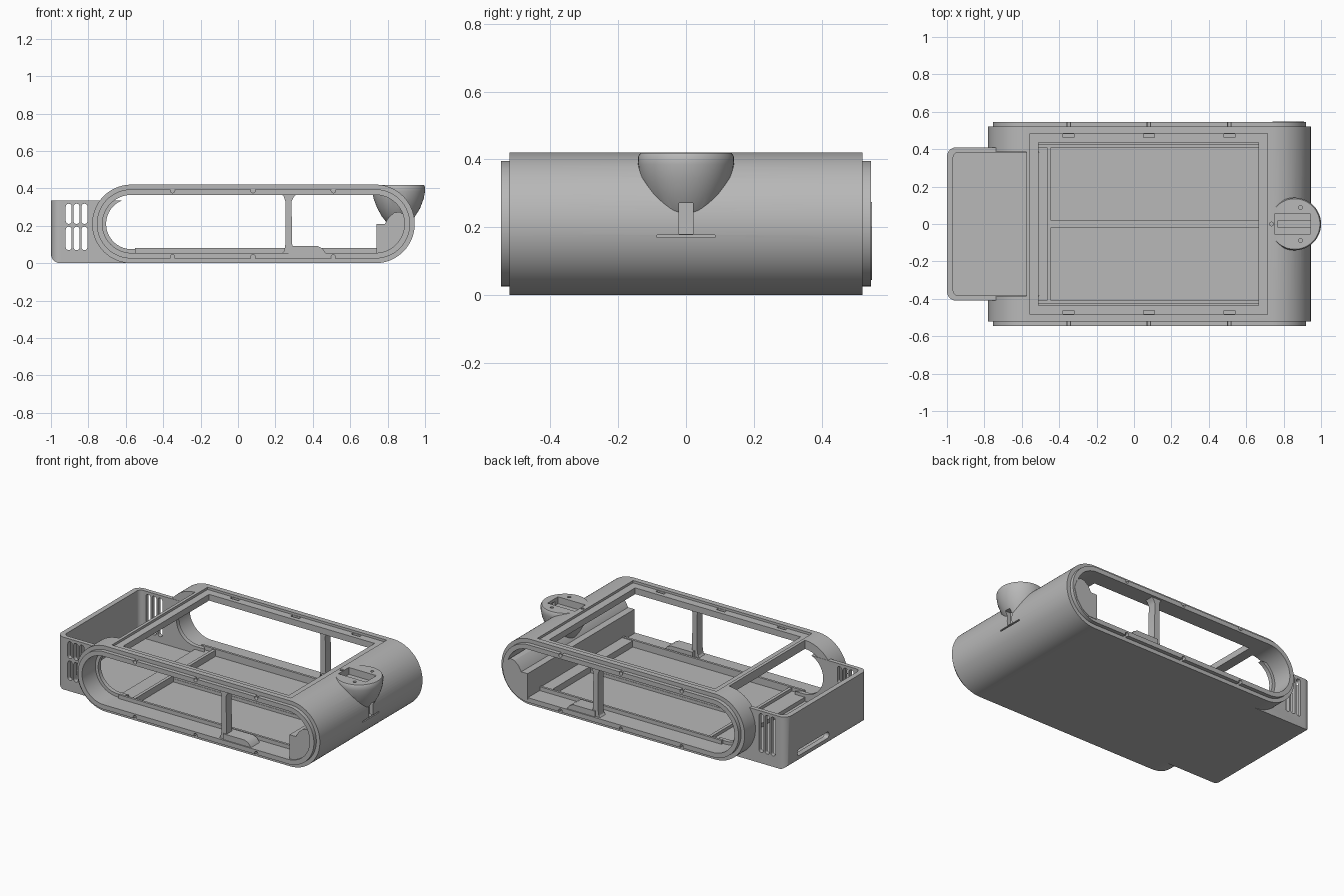
import bpy, bmesh, math

old = bpy.data.objects.get("Cube")
if old:
    bpy.data.objects.remove(old, do_unlink=True)

grey = bpy.data.materials.new("plain grey")
grey.use_nodes = True
COLOUR = (0.48, 0.48, 0.48, 1)
grey.diffuse_color = COLOUR
grey.node_tree.nodes["Principled BSDF"].inputs["Base Color"].default_value = COLOUR


def add(name, bm):
    bmesh.ops.recalc_face_normals(bm, faces=bm.faces)
    me = bpy.data.meshes.new(name)
    bm.to_mesh(me)
    bm.free()
    me.materials.append(grey)
    ob = bpy.data.objects.new(name, me)
    bpy.context.collection.objects.link(ob)
    return ob


def prism(name, pts, a, b, axis="y"):
    """Extrude a 2D outline from a to b along an axis."""
    place = {"x": lambda u, v, w: (w, u, v),
             "y": lambda u, v, w: (u, w, v),
             "z": lambda u, v, w: (u, v, w)}[axis]
    bm = bmesh.new()
    lo = [bm.verts.new(place(u, v, a)) for u, v in pts]
    hi = [bm.verts.new(place(u, v, b)) for u, v in pts]
    bm.faces.new(lo)
    bm.faces.new(hi)
    for i in range(len(pts)):
        j = (i + 1) % len(pts)
        bm.faces.new((lo[i], lo[j], hi[j], hi[i]))
    return add(name, bm)


def box(name, x0, x1, y0, y1, z0, z1):
    return prism(name, [(x0, y0), (x1, y0), (x1, y1), (x0, y1)], z0, z1, "z")


def rounded(u0, u1, v0, v1, r, n=8):
    """Rounded rectangle outline; a full radius gives a stadium."""
    pts = []
    corners = [(u1 - r, v1 - r), (u0 + r, v1 - r), (u0 + r, v0 + r), (u1 - r, v0 + r)]
    for k, (cu, cv) in enumerate(corners):
        for i in range(n + 1):
            t = math.pi / 2 * (k + i / n)
            p = (cu + r * math.cos(t), cv + r * math.sin(t))
            if not pts or math.dist(p, pts[-1]) > 1e-5:
                pts.append(p)
    if math.dist(pts[0], pts[-1]) < 1e-5:
        pts.pop()
    return pts


def stadium(inset):
    return rounded(-0.78 + inset, 0.945 - inset, inset, 0.42 - inset, 0.21 - inset, 20)


def combine(ob, tool, op="DIFFERENCE"):
    """Apply a boolean and discard the tool object."""
    mod = ob.modifiers.new("shape", "BOOLEAN")
    mod.operation, mod.object, mod.solver = op, tool, "EXACT"
    deps = bpy.context.evaluated_depsgraph_get()
    me = bpy.data.meshes.new_from_object(ob.evaluated_get(deps))
    ob.modifiers.clear()
    ob.data = me
    bpy.data.objects.remove(tool, do_unlink=True)


# Main shell with a stepped rim at both open ends
shell = prism("shell", stadium(0), -0.52, 0.52)
combine(shell, prism("rim", stadium(0.025), -0.545, 0.545), "UNION")
combine(shell, prism("cavity", stadium(0.055), -0.7, 0.7))

# Round pod on the right end
outline = [(0, 0.181), (0.02, 0.184), (0.055, 0.205), (0.09, 0.25), (0.115, 0.295),
           (0.134, 0.345), (0.141, 0.385), (0.141, 0.408), (0.135, 0.419), (0, 0.419)]
bm = bmesh.new()
vs = [bm.verts.new((0.859 + r, 0, z)) for r, z in outline]
edges = [bm.edges.new(e) for e in zip(vs, vs[1:])]
bmesh.ops.spin(bm, geom=vs + edges, cent=(0.859, 0, 0), axis=(0, 0, 1),
               angle=2 * math.pi, steps=48, use_merge=True)
bmesh.ops.remove_doubles(bm, verts=bm.verts, dist=1e-4)
combine(shell, add("pod", bm), "UNION")

# Top window with ledge, and the gap for the tray
cuts = [(-0.51, 0.665, -0.435, 0.435, 0.2, 0.5),
        (-0.555, 0.715, -0.485, 0.485, 0.405, 0.5),
        (-1.1, -0.575, -0.385, 0.385, 0.03, 0.5)]
# Pod socket, front slot and groove
cuts += [(0.75, 0.945, -0.053, 0.053, 0.375, 0.5),
         (0.77, 0.96, -0.02, 0.02, 0.3, 0.4),
         (0.92, 1.1, -0.02, 0.02, 0.18, 0.272),
         (0.93, 1.1, -0.085, 0.085, 0.169, 0.177)]
# Floor panels and clip slots
for s in (-1, 1):
    y0, y1 = sorted((s * 0.02, s * 0.41))
    cuts.append((-0.445, 0.665, y0, y1, 0.035, 0.1))
    for x in (-0.35, 0.08, 0.51):
        y0, y1 = sorted((s * 0.462, s * 0.482))
        cuts.append((x - 0.03, x + 0.03, y0, y1, 0.38, 0.5))
for c in cuts:
    combine(shell, box("cutter", *c))

# Round screw notches in the rims and on the pod
for x in (-0.35, 0.08, 0.51):
    for z in (0.388, 0.033):
        for y0, y1 in ((-0.6, -0.52), (0.52, 0.6)):
            hole = rounded(x - 0.012, x + 0.012, z - 0.012, z + 0.012, 0.012, 4)
            combine(shell, prism("cutter", hole, y0, y1))
for x, y in ((0.89, 0.088), (0.89, -0.088), (0.735, 0)):
    hole = rounded(x - 0.01, x + 0.01, y - 0.01, y + 0.01, 0.01, 4)
    combine(shell, prism("cutter", hole, 0.38, 0.5, "z"))

# Open tray on the left end
tray = prism("tray", rounded(-1, -0.5, -0.41, 0.41, 0.05), 0, 0.335, "z")
combine(tray, prism("curb", rounded(-1, -0.3, 0, 0.7, 0.05), -0.6, 0.6), "INTERSECT")
combine(tray, prism("hollow", rounded(-0.967, -0.3, -0.383, 0.383, 0.03), 0.03, 0.5, "z"))
combine(tray, prism("clearance", stadium(0.075), -0.7, 0.7))
for x in (-0.905, -0.863, -0.821):
    for z0, z1, y0, y1 in ((0.21, 0.318, -0.5, -0.3), (0.07, 0.195, -0.5, -0.3),
                           (0.07, 0.318, 0.3, 0.5)):
        slot = rounded(x - 0.016, x + 0.016, z0, z1, 0.015, 4)
        combine(tray, prism("cutter", slot, y0, y1))
combine(tray, prism("cutter", rounded(-0.02, 0.3, 0.05, 0.09, 0.018, 4), -1.1, -0.9, "x"))

# Filler block along the right end of the cavity
parts = [shell, tray]
block = [(0.74, 0.045), (0.74, 0.21), (0.785, 0.21), (0.805, 0.245), (0.835, 0.27),
         (0.865, 0.275), (0.89, 0.255), (0.91, 0.2), (0.89, 0.13), (0.85, 0.075), (0.8, 0.045)]
parts.append(prism("end_block", block, -0.535, 0.548))

# Flared columns and raised sills at both open ends
column = [(0.23, 0.045), (0.32, 0.045), (0.298, 0.065), (0.29, 0.1), (0.286, 0.33),
          (0.298, 0.355), (0.32, 0.375), (0.225, 0.375), (0.245, 0.355), (0.253, 0.33),
          (0.253, 0.1), (0.247, 0.065)]
sill = [(0.27, 0.04), (0.48, 0.04), (0.465, 0.06), (0.45, 0.08), (0.425, 0.092), (0.27, 0.092)]
for s, side in ((-1, "front"), (1, "back")):
    parts.append(prism(side + "_column", column, s * 0.475, s * 0.53))
    parts.append(prism(side + "_sill", sill, s * 0.45, s * 0.538))
    y0, y1 = sorted((s * 0.41, s * 0.425))
    parts.append(box(side + "_floor_rail", -0.55, 0.75, y0, y1, 0.05, 0.08))

# Floor ribs
parts.append(box("middle_rib", -0.455, 0.74, -0.018, 0.018, 0.03, 0.075))
parts.append(box("cross_rib", -0.465, -0.445, -0.41, 0.41, 0.03, 0.075))
parts.append(box("floor_step", 0.665, 0.745, -0.41, 0.41, 0.05, 0.075))

# Smooth shading with sharp edges kept
bpy.ops.object.select_all(action="DESELECT")
for ob in parts:
    ob.select_set(True)
bpy.context.view_layer.objects.active = shell
bpy.ops.object.shade_smooth_by_angle(angle=math.radians(30))
